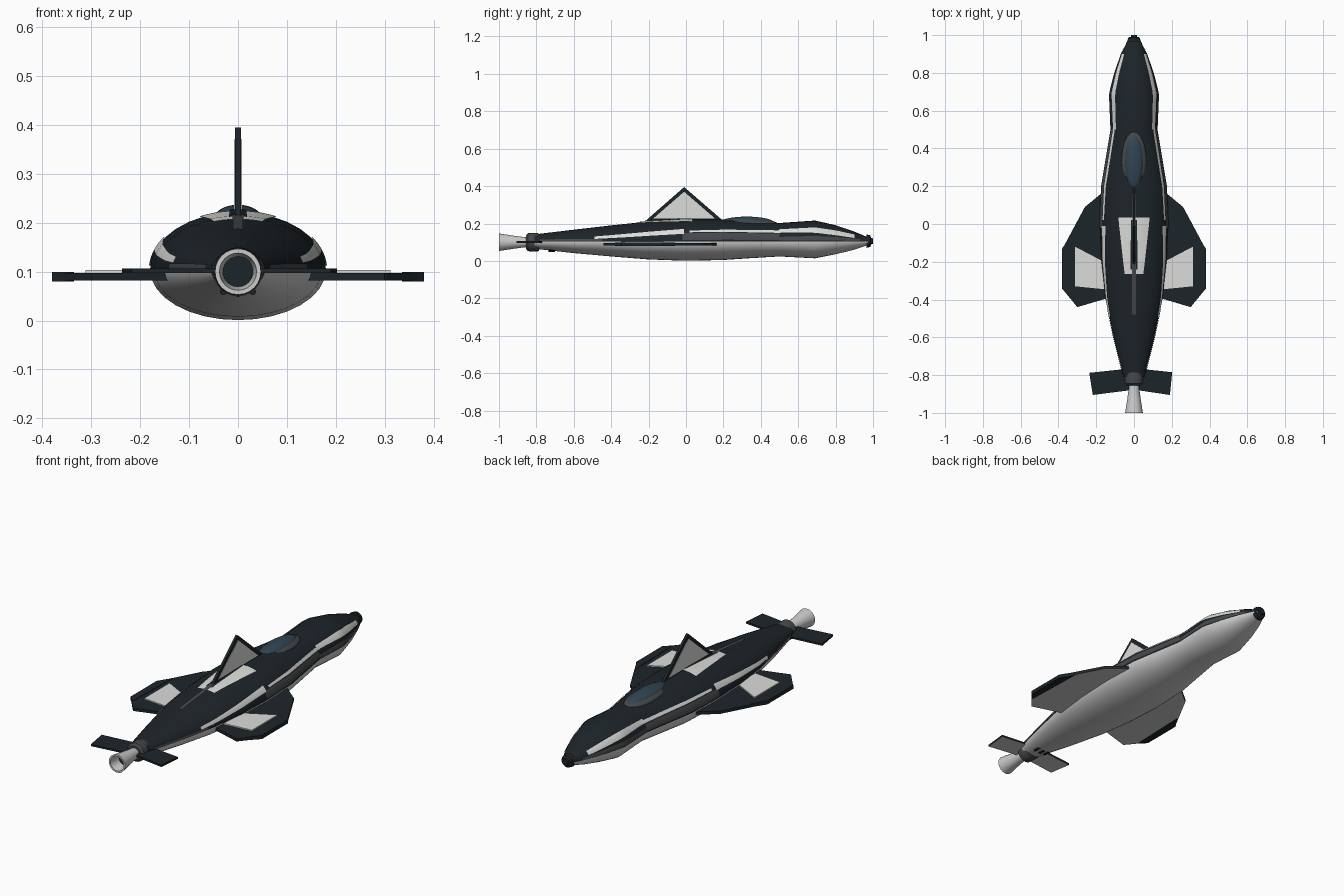
import bpy, bmesh
from math import sin, cos, radians, pi

if "Cube" in bpy.data.objects:
    bpy.data.objects.remove(bpy.data.objects["Cube"])

def mat(name, c):
    m = bpy.data.materials.new(name)
    m.diffuse_color = (*c, 1)
    m.use_nodes = True
    m.node_tree.nodes["Principled BSDF"].inputs["Base Color"].default_value = m.diffuse_color
    return m

DARK = mat("dark", (0.012, 0.018, 0.022))
LIGHT = mat("light", (0.55, 0.55, 0.54))
WHITE = mat("white", (0.72, 0.73, 0.70))
GREY = mat("grey", (0.06, 0.065, 0.07))
GLASS = mat("glass", (0.03, 0.06, 0.085))

def finish(name, bm, mats, smooth=None, fix=True):
    if fix:
        bmesh.ops.recalc_face_normals(bm, faces=bm.faces)
    me = bpy.data.meshes.new(name)
    bm.to_mesh(me)
    bm.free()
    for m in mats:
        me.materials.append(m)
    ob = bpy.data.objects.new(name, me)
    bpy.context.collection.objects.link(ob)
    if smooth:
        bpy.ops.object.select_all(action='DESELECT')
        ob.select_set(True)
        bpy.context.view_layer.objects.active = ob
        bpy.ops.object.shade_smooth_by_angle(angle=radians(smooth))
    return ob

# Fuselage sections: y, half width, bottom z, top z
SEC = [(-0.81, 0.055, 0.065, 0.142), (-0.6, 0.108, 0.042, 0.167), (-0.4, 0.150, 0.024, 0.190),
       (-0.2, 0.172, 0.008, 0.211), (0.0, 0.180, 0.001, 0.222), (0.2, 0.172, 0.005, 0.222),
       (0.35, 0.147, 0.015, 0.213), (0.5, 0.122, 0.024, 0.203), (0.69, 0.130, 0.014, 0.216),
       (0.8, 0.102, 0.036, 0.191), (0.9, 0.067, 0.060, 0.157), (0.99, 0.026, 0.090, 0.119)]
MID = 0.104

def surf(y, deg, off=0.0):
    for s, t in zip(SEC, SEC[1:]):
        if y <= t[0] or t is SEC[-1]:
            break
    f = (y - s[0]) / (t[0] - s[0])
    w, lo, hi = (a + (b - a) * f for a, b in zip(s[1:], t[1:]))
    a = radians(deg)
    h = (hi - MID) if sin(a) >= 0 else (MID - lo)
    return ((w + off) * cos(a), y, MID + (h + off) * sin(a))

# Hull: dark above the waist, light below
N = 32
bm = bmesh.new()
rings = [[bm.verts.new(surf(s[0], 360 * i / N)) for i in range(N)] for s in SEC]
for r, q in zip(rings, rings[1:]):
    for i in range(N):
        j = (i + 1) % N
        bm.faces.new((r[i], q[i], q[j], r[j])).material_index = int(i >= N // 2)
for r in (rings[0], rings[-1]):
    bm.faces.new(r)
finish("fuselage", bm, [DARK, LIGHT], 30)

# Surface panels that follow the hull, given y range and angle range at each end
def panel(name, m, y0, y1, a0, a1, b0, b1, off=0.003, mirror=True, na=6):
    ny = 14
    for side in ((1, -1) if mirror else (1,)):
        bm = bmesh.new()
        g = []
        for i in range(ny + 1):
            t = i / ny
            lo, hi = a0 + (b0 - a0) * t, a1 + (b1 - a1) * t
            if side < 0:
                lo, hi = 180 - hi, 180 - lo
            g.append([bm.verts.new(surf(y0 + (y1 - y0) * t, lo + (hi - lo) * k / na, off))
                      for k in range(na + 1)])
        for r, q in zip(g, g[1:]):
            for k in range(na):
                bm.faces.new((r[k], q[k], q[k + 1], r[k + 1]))
        finish(name + ("" if not mirror else "_right" if side > 0 else "_left"),
               bm, [m], 30, fix=False)

panel("rear_side_stripe", WHITE, -0.49, -0.01, 10, 20, 20, 34)
panel("front_side_stripe", WHITE, 0.50, 0.90, 28, 40, 20, 42)
panel("waist_band", GREY, -0.02, 0.50, 4, 22, 5, 24)
panel("nose_waist_band", GREY, 0.50, 0.93, 3, 14, 3, 16)
panel("mid_side_stripe", WHITE, 0.02, 0.52, 24, 29, 27, 36)
panel("tail_waist_band", GREY, -0.78, -0.45, 2, 14, 2, 9)
panel("dorsal_panel", WHITE, -0.265, 0.035, 73, 107, 63, 117, mirror=False, na=10)
panel("dorsal_spine", GREY, -0.48, -0.2, 86, 94, 86.5, 93.5, off=0.006, mirror=False)
panel("fin_base", DARK, -0.24, 0.02, 84, 96, 85, 95, off=0.006, mirror=False)

# Flat plates: outline extruded along z or x
def plate(name, pts, lo, hi, mats, axis='z', side=1):
    bm = bmesh.new()
    def P(p, d):
        return (p[0] * side, p[1], d) if axis == 'z' else (d, p[0], p[1])
    a = [bm.verts.new(P(p, lo)) for p in pts]
    b = [bm.verts.new(P(p, hi)) for p in pts]
    bm.faces.new(a).material_index = len(mats) - 1
    bm.faces.new(b)
    n = len(pts)
    for i in range(n):
        j = (i + 1) % n
        bm.faces.new((a[i], a[j], b[j], b[i]))
    return finish(name, bm, mats)

wing = [(0.10, 0.21), (0.175, 0.16), (0.26, 0.09), (0.378, -0.13), (0.378, -0.345),
        (0.30, -0.44), (0.165, -0.40), (0.10, -0.38)]
inset = [(0.16, -0.20), (0.312, -0.12), (0.312, -0.33), (0.16, -0.345)]
for tag, s in (("right", 1), ("left", -1)):
    plate("wing_" + tag, wing, 0.082, 0.097, [DARK, LIGHT], side=s)
    plate("wing_panel_" + tag, inset, 0.096, 0.103, [WHITE], side=s)
    plate("wing_tip_" + tag, [(0.335, -0.06), (0.38, -0.13), (0.38, -0.345), (0.345, -0.38)],
          0.080, 0.099, [DARK], side=s)

# Tail planes, the left one slightly longer
plate("tail_plane_right", [(0.02, -0.765), (0.202, -0.785), (0.19, -0.905), (0.02, -0.88)],
      0.097, 0.107, [DARK, LIGHT])
plate("tail_plane_left", [(0.02, -0.765), (0.237, -0.788), (0.218, -0.905), (0.02, -0.88)],
      0.097, 0.107, [DARK, LIGHT], side=-1)

# Dorsal fin with an inset panel on each side
plate("dorsal_fin", [(-0.22, 0.205), (-0.21, 0.22), (-0.01, 0.395), (0.19, 0.222), (0.2, 0.205)],
      -0.0065, 0.0065, [DARK], axis='x')
plate("fin_panel", [(-0.175, 0.227), (-0.01, 0.37), (0.02, 0.345), (0.16, 0.227)][:2] + [(0.155, 0.227)],
      -0.0085, 0.0085, [WHITE], axis='x')

# Canopy and its frame
def dome(name, loc, r, m):
    bm = bmesh.new()
    bmesh.ops.create_uvsphere(bm, u_segments=32, v_segments=16, radius=1)
    for v in bm.verts:
        v.co = [l + c * k for l, c, k in zip(loc, v.co, r)]
    finish(name, bm, [m], 60)

dome("canopy_frame", (0, 0.33, 0.199), (0.066, 0.16, 0.026), GREY)
dome("canopy", (0, 0.325, 0.203), (0.052, 0.148, 0.034), GLASS)

# Parts turned around the long axis
def lathe(name, prof, z, m, x=0, n=24, closed=True):
    bm = bmesh.new()
    rs = [[bm.verts.new((x + r * cos(2 * pi * i / n), y, z + r * sin(2 * pi * i / n)))
           for i in range(n)] for y, r in prof]
    for r, q in zip(rs, rs[1:]):
        for i in range(n):
            bm.faces.new((r[i], r[(i + 1) % n], q[(i + 1) % n], q[i]))
    bm.faces.new(rs[0])
    bm.faces.new(rs[-1])
    return finish(name, bm, [m], 35)

lathe("engine_collar", [(-0.785, 0.046), (-0.795, 0.05), (-0.845, 0.048), (-0.855, 0.036)], 0.1, GREY)
lathe("exhaust_nozzle", [(-0.84, 0.025), (-0.87, 0.028), (-0.93, 0.036), (-1.0, 0.047),
                         (-1.0, 0.038), (-0.93, 0.03)], 0.1, LIGHT)
lathe("exhaust_throat", [(-0.925, 0.029), (-0.94, 0.031)], 0.1, DARK)
lathe("nose_cap", [(0.965, 0.036), (0.985, 0.031), (0.99, 0.017), (1.0, 0.015)], 0.106, DARK, n=16)

# Small vents under the tail
for k in (-1, 0, 1):
    lathe("vent_%d" % (k + 2), [(-0.735, 0.007), (-0.70, 0.007)], 0.055 + 0.004 * abs(k), DARK, x=0.03 * k, n=8)
